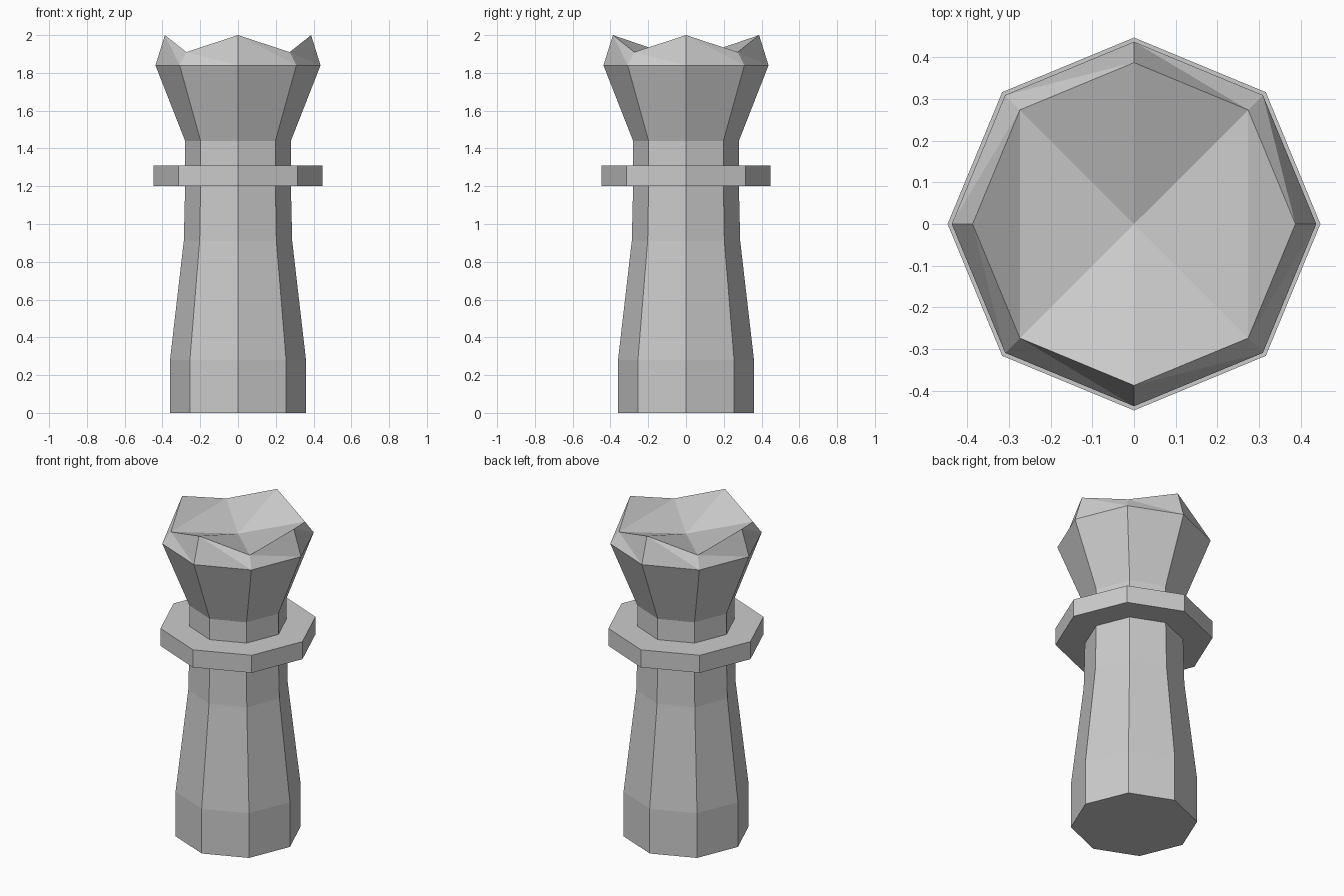
import bpy, bmesh
from math import sin, cos, pi

if "Cube" in bpy.data.objects:
    bpy.data.objects.remove(bpy.data.objects["Cube"])

SIDES = 8


def ring(bm, radius, heights):
    """Octagonal loop; heights alternate between axis and diagonal corners."""
    return [bm.verts.new((radius * cos(i * 2 * pi / SIDES),
                          radius * sin(i * 2 * pi / SIDES),
                          heights[i % 2])) for i in range(SIDES)]


def bridge(bm, low, high, triangles=False):
    for i in range(SIDES):
        j = (i + 1) % SIDES
        if triangles:
            bm.faces.new((low[i], low[j], high[i]))
            bm.faces.new((low[j], high[j], high[i]))
        else:
            bm.faces.new((low[i], low[j], high[j], high[i]))


def finish(bm, name):
    bmesh.ops.recalc_face_normals(bm, faces=bm.faces)
    mesh = bpy.data.meshes.new(name)
    bm.to_mesh(mesh)
    bm.free()
    bpy.context.collection.objects.link(bpy.data.objects.new(name, mesh))


bm = bmesh.new()

# Base, tapered shaft, collar, neck and flared head (radius, height)
profile = [(0.36, 0), (0.36, 0.28), (0.287, 0.91), (0.28, 1.20),
           (0.447, 1.20), (0.447, 1.31), (0.28, 1.31), (0.28, 1.44),
           (0.437, 1.84)]
loops = [ring(bm, r, (z, z)) for r, z in profile]
bm.faces.new(loops[0][::-1])
for low, high in zip(loops, loops[1:]):
    bridge(bm, low, high)

# Crown: four raised points with notches on the diagonals
rim = ring(bm, 0.387, (2.0, 1.91))
bridge(bm, loops[-1], rim, triangles=True)

# Dished top: side points fold across, front and back points fold to the centre
centre = bm.verts.new((0, 0, 1.867))
for i in range(0, SIDES, 2):
    before, tip, after = rim[i - 1], rim[i], rim[i + 1]
    if i % 4 == 0:
        bm.faces.new((before, tip, after))
        bm.faces.new((before, after, centre))
    else:
        bm.faces.new((before, tip, centre))
        bm.faces.new((tip, after, centre))

finish(bm, "crowned_game_piece")
